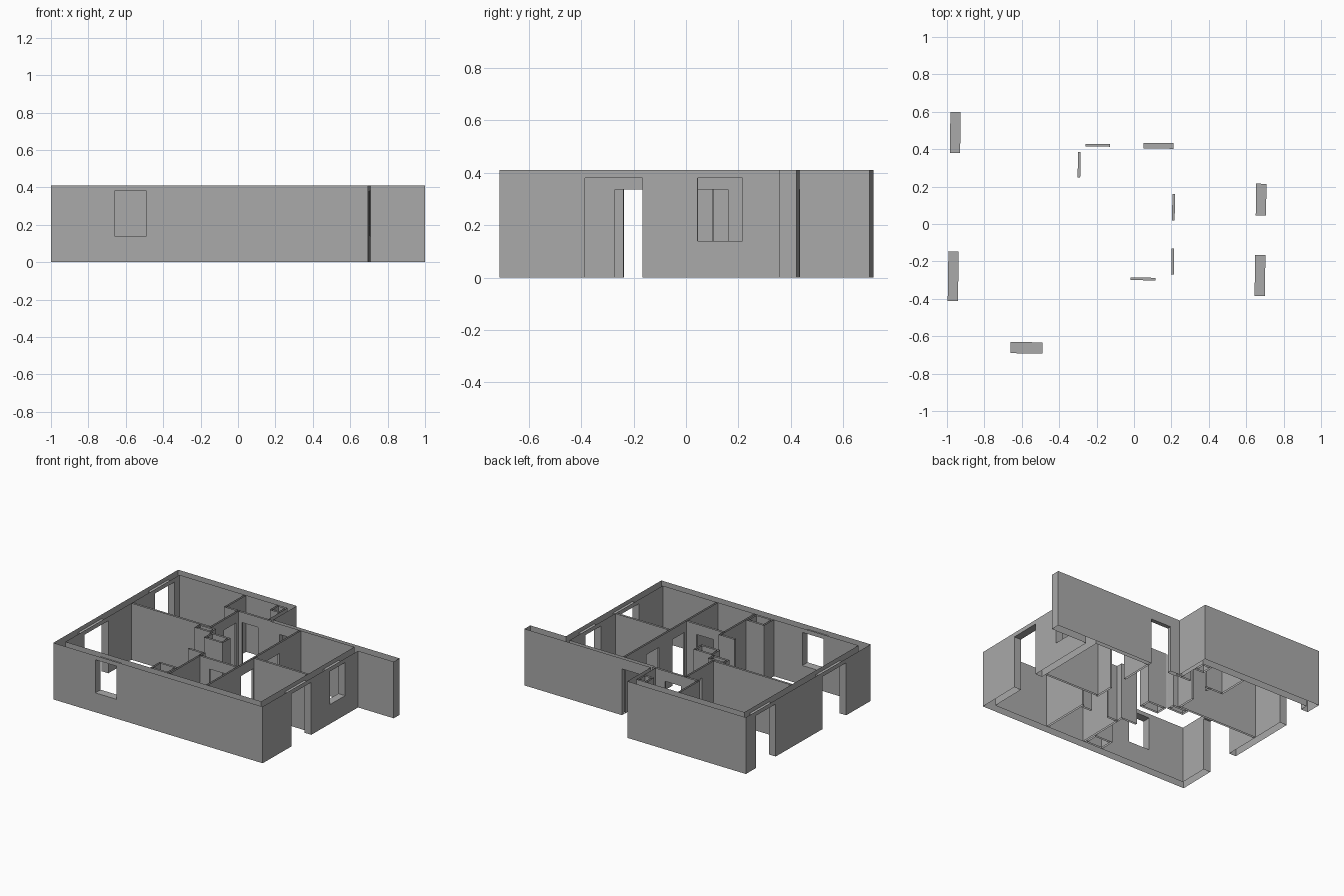
import bpy, bmesh
from mathutils import Vector

cube = bpy.data.objects.get("Cube")
if cube:
    bpy.data.objects.remove(cube, do_unlink=True)

HEIGHT = 0.41        # wall height
SKEW = 0.0145        # slight turn of the whole plan
DOOR = (0, 0.335)    # sill and head heights
TALL = (0, 0.38)
WINDOW = (0.14, 0.38)

plaster = bpy.data.materials.new("wall_grey")
plaster.use_nodes = True
GREY = (0.4, 0.4, 0.4, 1)
plaster.diffuse_color = GREY
plaster.node_tree.nodes["Principled BSDF"].inputs["Base Color"].default_value = GREY


def place(axis, along, across, z):
    x, y = (along, across) if axis == "x" else (across, along)
    return Vector((x + SKEW * y, y - SKEW * x, z))


def quad(bm, corners, facing):
    face = bm.faces.new([bm.verts.new(c) for c in corners])
    face.normal_update()
    if face.normal.dot(facing) < 0:
        face.normal_flip()


def sheet(bm, axis, c, span, openings, sign):
    """Vertical sheet with rectangular holes."""
    facing = place(axis, 0, sign, 0)

    def piece(a, b, low, high):
        if b - a > 0.001 and high - low > 0.001:
            quad(bm, [place(axis, a, c, low), place(axis, b, c, low),
                      place(axis, b, c, high), place(axis, a, c, high)], facing)
    start = span[0]
    for a, b, (sill, head) in openings:
        piece(start, a, 0, HEIGHT)
        piece(a, b, 0, sill)
        piece(a, b, head, HEIGHT)
        start = b
    piece(start, span[1], 0, HEIGHT)


def finish(bm, name):
    bmesh.ops.remove_doubles(bm, verts=bm.verts, dist=0.0005)
    mesh = bpy.data.meshes.new(name)
    bm.to_mesh(mesh)
    bm.free()
    mesh.materials.append(plaster)
    bpy.context.collection.objects.link(bpy.data.objects.new(name, mesh))


def wall(name, axis, c0, c1, span0, span1=None, openings=(), ends=""):
    """Open-topped wall: two sheets, lined openings, and optional end faces."""
    span1 = span1 or span0
    bm = bmesh.new()
    sheet(bm, axis, c0, span0, openings, -1)
    sheet(bm, axis, c1, span1, openings, 1)

    def cross(a, low, high, sign):
        quad(bm, [place(axis, a, c0, low), place(axis, a, c1, low),
                  place(axis, a, c1, high), place(axis, a, c0, high)],
             place(axis, sign, 0, 0))
    for a, b, (sill, head) in openings:
        cross(a, sill, head, 1)
        cross(b, sill, head, -1)
        for z, up in ((head, -1), (sill, 1)):
            if z > 0:
                quad(bm, [place(axis, a, c0, z), place(axis, b, c0, z),
                          place(axis, b, c1, z), place(axis, a, c1, z)], Vector((0, 0, up)))
    if "a" in ends:
        cross(span0[0], 0, HEIGHT, -1)
    if "b" in ends:
        cross(span0[1], 0, HEIGHT, 1)
    finish(bm, name)


def shaft(name, x0, x1, y0, y1, t=0.014):
    """Hollow open-topped duct with thin walls."""
    bm = bmesh.new()
    for d, s in ((0, 1), (t, -1)):
        for axis, low, high, a, b in (("x", y0, y1, x0, x1), ("y", x0, x1, y0, y1)):
            sheet(bm, axis, low + d, (a + d, b - d), (), -s)
            sheet(bm, axis, high - d, (a + d, b - d), (), s)
    finish(bm, name)


# Outer walls
wall("front_wall", "x", -0.70, -0.64, (-0.99, 0.705), (-0.935, 0.65),
     [(-0.65, -0.48, WINDOW)])
wall("right_side_wall", "y", -0.99, -0.935, (-0.70, 0.70), (-0.64, 0.64),
     [(-0.425, -0.16, TALL), (0.365, 0.585, TALL)])
wall("left_side_wall", "y", 0.65, 0.705, (-0.64, 0.405), (-0.70, 0.37),
     [(-0.375, -0.155, TALL), (0.055, 0.225, WINDOW)])
wall("back_wall", "x", 0.64, 0.70, (-0.935, -0.06), (-0.99, -0.03))
wall("stair_side_wall", "y", -0.06, -0.03, (0.42, 0.64), (0.435, 0.70))
wall("entry_wall", "x", 0.405, 0.435, (-0.03, 0.65), (-0.03, 0.70),
     [(0.045, 0.205, DOOR)])
wall("wing_wall", "x", 0.37, 0.435, (0.705, 0.994), (0.70, 0.994), ends="b")

# Inner walls
wall("long_inner_wall", "y", 0.203, 0.217, (-0.64, 0.405),
     openings=[(-0.267, -0.127, DOOR), (0.023, 0.163, DOOR)])
wall("left_room_divider", "x", -0.122, -0.108, (0.217, 0.65))
wall("right_room_divider", "x", 0.100, 0.114, (-0.935, -0.305))
wall("hall_wall", "y", -0.305, -0.291, (0.10, 0.425),
     openings=[(0.245, 0.38, DOOR)], ends="a")
wall("washroom_front_wall", "x", 0.411, 0.425, (-0.40, -0.03),
     openings=[(-0.265, -0.135, DOOR)])
wall("washroom_side_wall", "y", -0.41, -0.396, (0.411, 0.64), ends="a")
wall("bathroom_door_wall", "x", -0.30, -0.286, (-0.10, 0.203),
     openings=[(-0.015, 0.12, DOOR)])
wall("bathroom_side_wall", "y", -0.105, -0.091, (-0.64, -0.24), ends="b")
wall("kitchen_stub_wall", "x", -0.254, -0.24, (-0.22, -0.105), ends="a")

# Service ducts
shaft("kitchen_duct", -0.25, -0.105, -0.64, -0.53)
shaft("hall_duct_large", -0.24, -0.09, -0.05, 0.04)
shaft("hall_duct_small", -0.38, -0.25, 0.04, 0.10)
shaft("washroom_duct", -0.14, -0.06, 0.55, 0.64)
